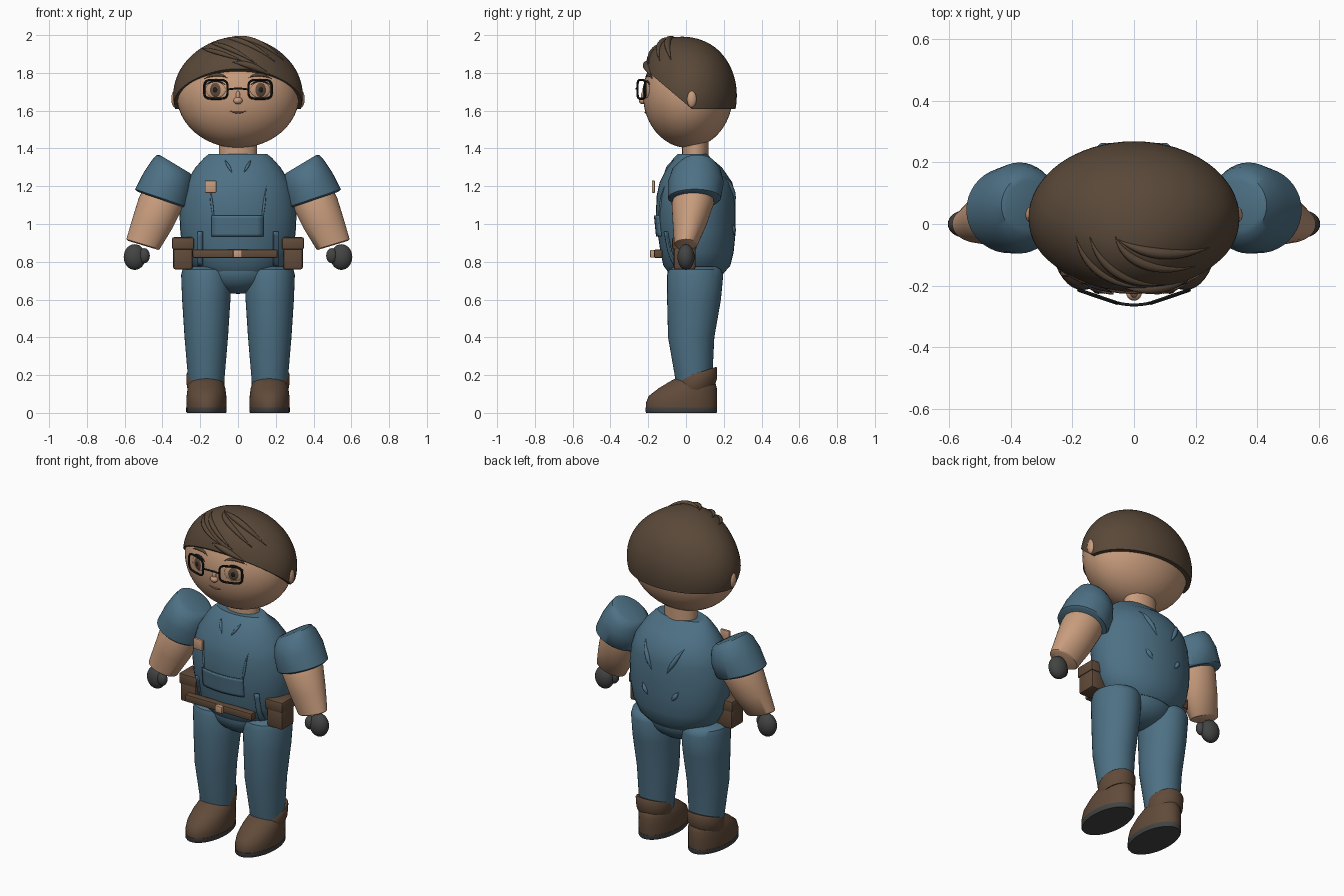
import bpy, bmesh, math
from mathutils import Vector, Matrix

if "Cube" in bpy.data.objects:
    bpy.data.objects.remove(bpy.data.objects["Cube"])


def material(name, rgb):
    m = bpy.data.materials.new(name)
    m.diffuse_color = (*rgb, 1)
    m.use_nodes = True
    m.node_tree.nodes["Principled BSDF"].inputs["Base Color"].default_value = m.diffuse_color
    return m


BLUE = material("blue_cloth", (0.075, 0.165, 0.235))
SKIN = material("skin", (0.58, 0.335, 0.205))
HAIR = material("dark_brown_hair", (0.100, 0.065, 0.040))
LEATHER = material("brown_leather", (0.120, 0.070, 0.042))
GREY = material("dark_grey", (0.055, 0.058, 0.055))
BLACK = material("black", (0.012, 0.013, 0.014))
LIP = material("lip", (0.30, 0.14, 0.085))


def finish(name, bm, mat):
    bmesh.ops.recalc_face_normals(bm, faces=bm.faces[:])
    me = bpy.data.meshes.new(name)
    bm.to_mesh(me)
    bm.free()
    me.materials.append(mat)
    ob = bpy.data.objects.new(name, me)
    bpy.context.collection.objects.link(ob)
    return ob


def loft(name, rings, mat, n=40):
    """Rings are (cx, cy, cz, rx, ry, slope_x, slope_y)."""
    bm = bmesh.new()
    loops = []
    for cx, cy, cz, rx, ry, tx, ty in rings:
        loop = []
        for i in range(n):
            a = 2 * math.pi * i / n
            dx, dy = rx * math.cos(a), ry * math.sin(a)
            loop.append(bm.verts.new((cx + dx, cy + dy, cz + tx * dx + ty * dy)))
        loops.append(loop)
    for p, q in zip(loops, loops[1:]):
        for i in range(n):
            j = (i + 1) % n
            bm.faces.new((p[i], p[j], q[j], q[i]))
    bm.faces.new(loops[0])
    bm.faces.new(loops[-1])
    return finish(name, bm, mat)


def stack(name, cx, rows, mat, ty=0.0):
    """Rows are (z, half width, front y, back y)."""
    return loft(name, [(cx, (f + b) / 2, z, w, (b - f) / 2, 0, ty) for z, w, f, b in rows], mat)


def ball(name, c, r, mat, rz=0.0, ry=0.0, seg=32):
    bm = bmesh.new()
    bmesh.ops.create_uvsphere(bm, u_segments=seg, v_segments=seg // 2, radius=1)
    bm.transform(Matrix.Translation(c) @ Matrix.Rotation(rz, 4, 'Z')
                 @ Matrix.Rotation(ry, 4, 'Y') @ Matrix.Diagonal((*r, 1)))
    return finish(name, bm, mat)


def box(name, lo, hi, mat, bevel=0.008):
    bm = bmesh.new()
    bmesh.ops.create_cube(bm, size=1)
    lo, hi = Vector(lo), Vector(hi)
    bm.transform(Matrix.Translation((lo + hi) / 2) @ Matrix.Diagonal((*(hi - lo), 1)))
    bmesh.ops.bevel(bm, geom=bm.edges[:], offset=bevel, segments=2, affect='EDGES', profile=0.5)
    return finish(name, bm, mat)


def tube(name, pts, r, mat, taper=True, cyclic=False, n=10):
    """Round tube through points, optionally thinned towards both ends."""
    pts = [Vector(p) for p in pts]
    m = len(pts)
    bm = bmesh.new()
    loops = []
    for k, p in enumerate(pts):
        if cyclic:
            t = pts[(k + 1) % m] - pts[k - 1]
        else:
            t = pts[min(k + 1, m - 1)] - pts[max(k - 1, 0)]
        t.normalize()
        u = t.cross(Vector((0, 1, 0.01))).normalized()
        v = t.cross(u)
        rad = r * max(0.08, math.sin(math.pi * k / (m - 1))) if taper else r
        loops.append([bm.verts.new(p + rad * (u * math.cos(a) + v * math.sin(a)))
                      for a in (2 * math.pi * i / n for i in range(n))])
    for p, q in zip(loops, loops[1:] + (loops[:1] if cyclic else [])):
        for i in range(n):
            j = (i + 1) % n
            bm.faces.new((p[i], p[j], q[j], q[i]))
    if not cyclic:
        bm.faces.new(loops[0])
        bm.faces.new(loops[-1])
    return finish(name, bm, mat)


def smooth_path(a, b, c, n=14):
    """Quadratic curve from a to c, pulled towards b."""
    a, b, c = Vector(a), Vector(b), Vector(c)
    return [a * (1 - t) ** 2 + b * 2 * t * (1 - t) + c * t * t for t in (i / n for i in range(n + 1))]


# Torso
TORSO = [(0.74, 0.20, -0.09, 0.20), (0.78, 0.245, -0.12, 0.235), (0.85, 0.285, -0.135, 0.252),
         (0.95, 0.305, -0.15, 0.262), (1.05, 0.31, -0.16, 0.262), (1.15, 0.297, -0.155, 0.26),
         (1.22, 0.275, -0.14, 0.245), (1.30, 0.225, -0.10, 0.19), (1.35, 0.18, -0.065, 0.13),
         (1.37, 0.155, -0.045, 0.115)]
stack("torso", 0, TORSO, BLUE)
ball("pelvis", (0, 0.05, 0.76), (0.2, 0.15, 0.13), BLUE)
loft("neck", [(0, 0.05, z, 0.1, 0.07, 0, 0) for z in (1.3, 1.46)], SKIN)


def torso_y(x, z, side=-1):
    for p, q in zip(TORSO, TORSO[1:]):
        if p[0] <= z <= q[0]:
            t = (z - p[0]) / (q[0] - p[0])
            w, f, b = (p[i] + (q[i] - p[i]) * t for i in (1, 2, 3))
            return (f + b) / 2 + side * (b - f) / 2 * math.sqrt(max(0, 1 - (x / w) ** 2))


def patch(name, x0, x1, z0, z1, mat, n=8):
    """Thin cloth plate that follows the chest."""
    bm = bmesh.new()
    g = [[bm.verts.new((x, torso_y(x, z) - 0.006, z)) for x in (x0 + (x1 - x0) * i / n for i in range(n + 1))]
         for z in (z0 + (z1 - z0) * j / n for j in range(n + 1))]
    for j in range(n):
        for i in range(n):
            bm.faces.new((g[j][i], g[j][i + 1], g[j + 1][i + 1], g[j + 1][i]))
    ob = finish(name, bm, mat)
    mod = ob.modifiers.new("thickness", 'SOLIDIFY')
    mod.thickness, mod.offset = 0.009, 0
    return ob


patch("front_pocket", -0.14, 0.135, 0.935, 1.045, BLUE)
box("badge", (-0.175, -0.181, 1.165), (-0.115, -0.165, 1.23), SKIN, 0.004)

# Belt and buckle
box("belt", (-0.24, -0.17, 0.82), (0.21, -0.125, 0.865), LEATHER)
box("buckle", (-0.026, -0.19, 0.822), (0.022, -0.165, 0.863), SKIN, 0.005)

for s, side in ((-1, "right"), (1, "left")):
    # Shirt details
    patch(side + "_strap", s * 0.2 - 0.012, s * 0.2 + 0.012, 0.78, 0.96, BLUE)
    for nm, x0, z0, x1, z1, sd, r in (("back_fold", 0.13, 1.25, 0.05, 1.1, 1, 0.014),
                                      ("low_back_fold", 0.12, 1.0, 0.08, 0.94, 1, 0.014),
                                      ("chest_fold", 0.15, 1.2, 0.125, 1.0, -1, 0.007),
                                      ("collar_fold", 0.07, 1.34, 0.03, 1.27, -1, 0.008)):
        line = [(x0 + (x1 - x0) * i / 8, z0 + (z1 - z0) * i / 8) for i in range(9)]
        tube(f"{side}_{nm}", [(s * x, torso_y(x, z, sd), z) for x, z in line], r, BLUE)
    # Belt pouches
    x0, x1 = sorted((s * 0.24, s * 0.343))
    box(side + "_pouch", (x0, -0.065, 0.76), (x1, 0.05, 0.88), LEATHER, 0.01)
    x0, x1 = sorted((s * 0.232, s * 0.349))
    box(side + "_pouch_flap", (x0, -0.073, 0.865), (x1, 0.056, 0.93), LEATHER, 0.01)
    # Arms
    loft(side + "_sleeve", [(s * x, y, z, rx, ry, s * t, 0) for x, y, z, rx, ry, t in (
        (0.405, 0.045, 1.128, 0.13, 0.13, 0.34), (0.405, 0.045, 1.137, 0.14, 0.14, 0.34),
        (0.372, 0.052, 1.22, 0.126, 0.148, 0.44), (0.348, 0.055, 1.28, 0.107, 0.13, 0.55),
        (0.336, 0.06, 1.309, 0.095, 0.1, 0.6), (0.334, 0.06, 1.317, 0.08, 0.08, 0.6))], BLUE)
    loft(side + "_forearm", [(s * x, y, z, rx, ry, s * t, 0) for x, y, z, rx, ry, t in (
        (0.503, 0.0, 0.887, 0.08, 0.055, 0.3), (0.503, 0.0, 0.893, 0.088, 0.062, 0.3),
        (0.455, 0.02, 1.0, 0.104, 0.09, 0.28), (0.41, 0.036, 1.11, 0.115, 0.112, 0.25),
        (0.4, 0.04, 1.14, 0.11, 0.105, 0.25))], SKIN)
    ball(side + "_glove", (s * 0.547, 0, 0.825), (0.058, 0.045, 0.068), GREY)
    ball(side + "_thumb", (s * 0.497, -0.018, 0.832), (0.03, 0.026, 0.04), GREY)
    # Legs
    stack(side + "_leg", s * 0.168, [(0.12, 0.09, -0.05, 0.13), (0.2, 0.098, -0.06, 0.14),
                                     (0.4, 0.115, -0.095, 0.15), (0.6, 0.128, -0.1, 0.185),
                                     (0.73, 0.133, -0.1, 0.197), (0.76, 0.126, -0.09, 0.185),
                                     (0.775, 0.1, -0.06, 0.16)], BLUE)
    # Boots
    stack(side + "_sole", s * 0.167, [(0, 0.103, -0.21, 0.16), (0.006, 0.107, -0.215, 0.165),
                                      (0.028, 0.107, -0.215, 0.165)], GREY)
    stack(side + "_boot", s * 0.167, [(0.025, 0.105, -0.212, 0.163), (0.05, 0.107, -0.213, 0.165),
                                      (0.09, 0.105, -0.197, 0.165), (0.13, 0.1, -0.145, 0.163),
                                      (0.165, 0.088, -0.088, 0.155), (0.188, 0.065, -0.045, 0.13)], LEATHER)
    stack(side + "_boot_cuff", s * 0.172, [(0.12, 0.09, -0.05, 0.155), (0.14, 0.099, -0.06, 0.163),
                                           (0.2, 0.102, -0.05, 0.165), (0.21, 0.097, -0.045, 0.16)],
          LEATHER, 0.33)

# Head and ears
HC, HR = Vector((0, 0.01, 1.685)), Vector((0.325, 0.238, 0.282))
ball("head", HC, HR, SKIN, seg=48)


def face_y(x, z):
    return HC.y - HR.y * math.sqrt(1 - (x / HR.x) ** 2 - ((z - HC.z) / HR.z) ** 2)


# Hair cap, fuller at the front and cut along the hairline
CC, CR = Vector((0, 0.02, 1.68)), Vector((0.343, 0.249, 0.302))
FULL = Vector((0, -0.65, 0.75)).normalized()


def hair_point(d):
    k = 1 + 0.12 * max(0, d.dot(FULL)) ** 6
    return CC + Vector(d[i] * CR[i] * k for i in range(3))


bm = bmesh.new()
bmesh.ops.create_uvsphere(bm, u_segments=64, v_segments=40, radius=1)
for v in bm.verts:
    v.co = hair_point(v.co.normalized())
for normal in ((0, 0, 1), (0, 0.66, 0.78)):
    bmesh.ops.bisect_plane(bm, geom=bm.verts[:] + bm.edges[:] + bm.faces[:], dist=1e-5,
                           plane_co=(0, 0.03, 1.61), plane_no=normal, clear_inner=True)
    bmesh.ops.holes_fill(bm, edges=[e for e in bm.edges if e.is_boundary], sides=0)
finish("hair", bm, HAIR)


def strand(name, a, b, c, r):
    """Lock of hair lying on the cap."""
    out = []
    for p in smooth_path(a, b, c):
        d = p - CC
        out.append(hair_point(Vector(d[i] / CR[i] for i in range(3)).normalized()))
    tube(name, out, r, HAIR)


for k, (a, b, c, r) in enumerate((
        ((-0.19, -0.04, 1.93), (-0.14, -0.17, 1.9), (0.04, -0.21, 1.86), 0.013),
        ((-0.14, -0.04, 1.95), (-0.09, -0.17, 1.93), (0.10, -0.20, 1.85), 0.014),
        ((-0.06, -0.04, 1.98), (-0.02, -0.15, 1.97), (0.20, -0.14, 1.86), 0.016),
        ((-0.05, -0.05, 1.98), (0.06, -0.12, 1.99), (0.25, -0.08, 1.87), 0.018),
        ((-0.03, -0.21, 1.86), (0.06, -0.21, 1.84), (0.18, -0.19, 1.79), 0.018))):
    strand(f"hair_lock_{k + 1}", a, b, c, r)

# Face
for s, side in ((-1, "right"), (1, "left")):
    ball(side + "_ear", (s * 0.334, 0.03, 1.662), (0.019, 0.026, 0.045), SKIN)
    ex, ez, turn = s * 0.118, 1.71, s * 0.32
    ey = face_y(ex, ez)
    for nm, r, depth, mat in (("eye", (0.055, 0.043), 0.008, SKIN), ("iris", (0.036, 0.04), 0.012, LEATHER),
                              ("pupil", (0.018, 0.021), 0.016, BLACK)):
        ball(f"{side}_{nm}", (ex, ey, ez), (r[0], depth, r[1]), mat, turn, seg=24)
    lash = smooth_path((s * 0.065, 0, 1.735), (s * 0.115, 0, 1.775), (s * 0.175, 0, 1.735))
    tube(side + "_eyelash", [(p.x, face_y(p.x, p.z) - 0.004, p.z) for p in lash], 0.006, BLACK)
    brow = smooth_path((s * 0.055, 0, 1.772), (s * 0.11, 0, 1.81), (s * 0.18, 0, 1.768))
    tube(side + "_eyebrow", [(p.x, face_y(p.x, p.z) - 0.002, p.z) for p in brow], 0.009, HAIR)
    # Rounded rectangular spectacle rim
    rim = []
    for i in range(40):
        a = 2 * math.pi * i / 40
        u = math.copysign(abs(math.cos(a)) ** 0.5, math.cos(a))
        w = math.copysign(abs(math.sin(a)) ** 0.5, math.sin(a))
        rim.append((s * (0.117 + 0.062 * u), -0.236 + 0.021 * u, 1.713 + 0.05 * w))
    tube(side + "_spectacle_rim", rim, 0.006, BLACK, taper=False, cyclic=True, n=8)

tube("spectacle_bridge", smooth_path((-0.055, -0.256, 1.712), (0, -0.27, 1.722), (0.055, -0.256, 1.712)),
     0.005, BLACK, taper=False)
ball("nose", (0, -0.228, 1.653), (0.024, 0.021, 0.019), SKIN)
ball("nose_bridge", (0, -0.225, 1.675), (0.012, 0.014, 0.03), SKIN)
mouth = smooth_path((-0.05, 0, 1.6), (0, 0, 1.58), (0.05, 0, 1.6))
tube("mouth", [(p.x, face_y(p.x, p.z), p.z) for p in mouth], 0.005, LIP)

# Smooth shading with crisp edges
bpy.ops.object.select_all(action='SELECT')
bpy.context.view_layer.objects.active = bpy.data.objects["torso"]
bpy.ops.object.shade_smooth_by_angle(angle=math.radians(40))
